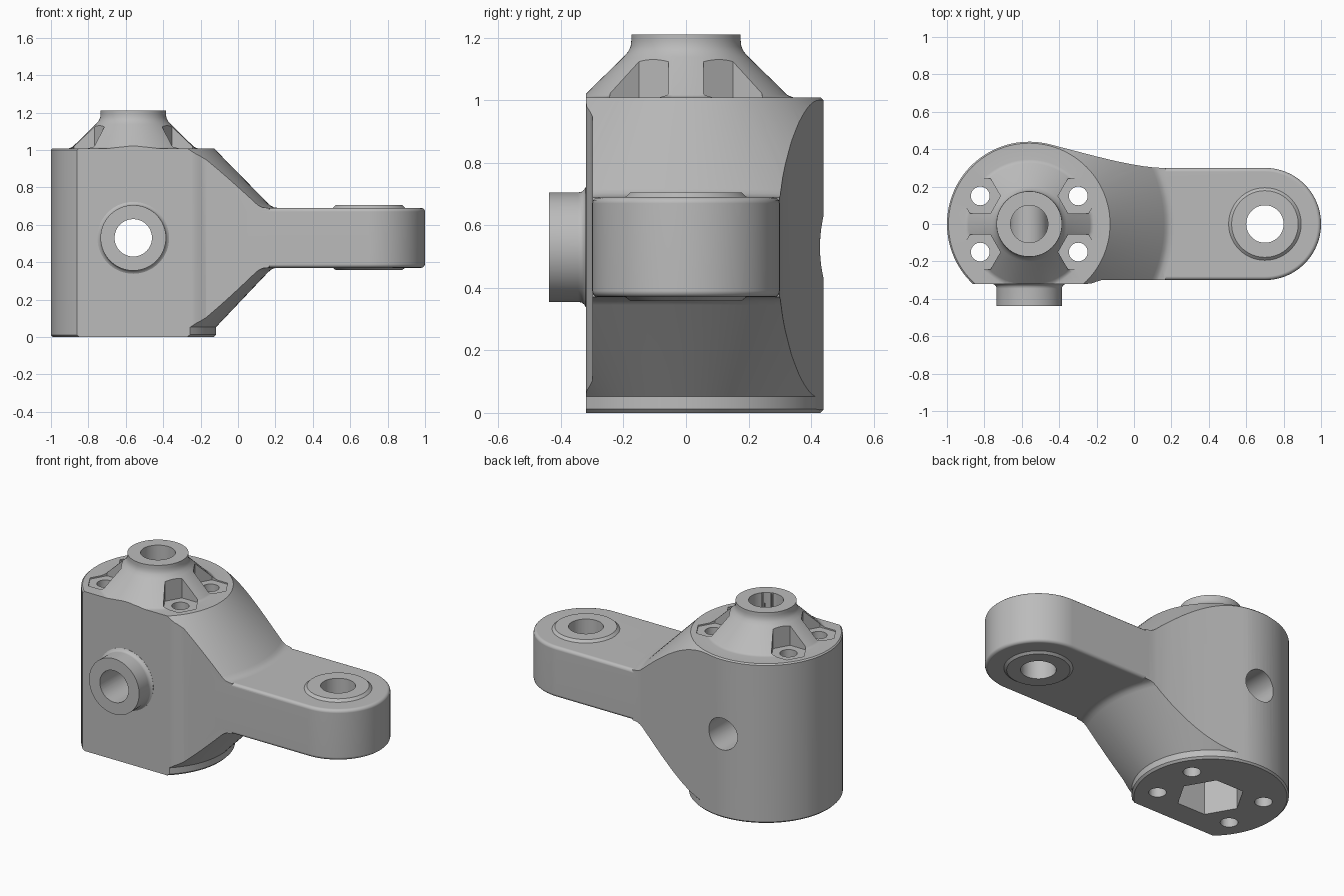
import bpy, bmesh, math
from mathutils import Matrix, Vector

cube = bpy.data.objects.get("Cube")
if cube:
    bpy.data.objects.remove(cube, do_unlink=True)

HUB_X, MID_Z, ARM_X = -0.56, 0.53, 0.70

grey = bpy.data.materials.new("cast grey")
grey.use_nodes = True
grey.diffuse_color = (0.5, 0.5, 0.5, 1)
grey.node_tree.nodes["Principled BSDF"].inputs["Base Color"].default_value = (0.5, 0.5, 0.5, 1)


def finish(bm, name):
    bmesh.ops.recalc_face_normals(bm, faces=bm.faces)
    mesh = bpy.data.meshes.new(name)
    bm.to_mesh(mesh)
    bm.free()
    mesh.materials.append(grey)
    obj = bpy.data.objects.new(name, mesh)
    bpy.context.collection.objects.link(obj)
    return obj


def lathe(name, profile, matrix, steps=96):
    """Revolve (radius, height) points about z, then place the solid."""
    bm = bmesh.new()
    verts = [bm.verts.new((r, 0, z)) for r, z in profile]
    edges = [bm.edges.new(pair) for pair in zip(verts, verts[1:])]
    bmesh.ops.spin(bm, geom=verts + edges, cent=(0, 0, 0), axis=(0, 0, 1),
                   angle=2 * math.pi, steps=steps, use_duplicate=False)
    bmesh.ops.remove_doubles(bm, verts=bm.verts, dist=1e-5)
    bm.transform(matrix)
    return finish(bm, name)


def prism(name, outline, z0, z1, bevel=0):
    """Extrude an xy outline, optionally rounding its top and bottom rims."""
    bm = bmesh.new()
    face = bm.faces.new([bm.verts.new((x, y, z0)) for x, y in outline])
    top = bmesh.ops.extrude_face_region(bm, geom=[face])
    moved = [v for v in top["geom"] if isinstance(v, bmesh.types.BMVert)]
    bmesh.ops.translate(bm, verts=moved, vec=(0, 0, z1 - z0))
    bmesh.ops.recalc_face_normals(bm, faces=bm.faces)
    if bevel:
        rims = [e for e in bm.edges if abs(e.verts[0].co.z - e.verts[1].co.z) < 1e-4]
        bmesh.ops.bevel(bm, geom=rims, offset=bevel, segments=3, profile=0.5, affect='EDGES')
    return finish(bm, name)


def arc(cx, cy, r, a0, a1, n):
    angles = [math.radians(a0 + (a1 - a0) * i / n) for i in range(n + 1)]
    return [(cx + r * math.cos(a), cy + r * math.sin(a)) for a in angles]


def hexagon(cx, cy, r):
    return arc(cx, cy, r, 0, 300, 5)


def rod(name, r, length, matrix, steps=64):
    """Cylinder running from z = 0 to length before placement."""
    return lathe(name, [(0, 0), (r, 0), (r, length), (0, length)], matrix, steps)


def combine(target, other, operation):
    mod = target.modifiers.new(operation.lower(), 'BOOLEAN')
    mod.operation, mod.object, mod.solver = operation, other, 'EXACT'
    bpy.context.view_layer.objects.active = target
    bpy.ops.object.modifier_apply(modifier=mod.name)
    bpy.data.objects.remove(other, do_unlink=True)


at = lambda x, y, z: Matrix.Translation(Vector((x, y, z)))
along_front = Matrix.Rotation(math.radians(90), 4, 'X')   # local z -> -y

# Hub: revolved body with conical flanks, top cone and neck
hub_profile = [
    (0, 0), (0.43, 0), (0.442, 0.012), (0.442, 0.052),
    (0.72, 0.345), (0.735, 0.358), (0.752, 0.367), (0.785, 0.371),
    (0.785, 0.689), (0.752, 0.693), (0.735, 0.702), (0.72, 0.715),
    (0.442, 0.998), (0.432, 1.008), (0.345, 1.008), (0.325, 1.016),
    (0.20, 1.138), (0.185, 1.155), (0.177, 1.172), (0.175, 1.19),
    (0.175, 1.21), (0, 1.21)]
bracket = lathe("knuckle_bracket", hub_profile, at(HUB_X, 0, 0))

# Plan outline trims the hub: round back, flat front, sides flowing into the arm
hub_plan = [(0.30, -0.299), (0.30, 0.299), (0.16, 0.299), (0.10, 0.303), (0.05, 0.309),
            (0.0, 0.317), (-0.1, 0.337), (-0.2, 0.361), (-0.3, 0.387)]
hub_plan += arc(HUB_X, 0, 0.44, 75, 226.65, 44)
hub_plan += [(-0.25, -0.32), (-0.225, -0.317), (-0.20, -0.308), (-0.17, -0.299)]
combine(bracket, prism("hub_plan", hub_plan, -0.1, 1.4), 'INTERSECT')

# Arm with a round end and softened rims
arm_plan = [(0.05, 0.30), (0.05, -0.30)] + arc(ARM_X, 0, 0.30, -90, 90, 48)
combine(bracket, prism("arm", arm_plan, 0.37, 0.69, 0.02), 'UNION')

# Raised pads around the arm bore
pad = [(0, 0.358), (0.178, 0.358), (0.195, 0.371), (0.195, 0.689), (0.178, 0.705), (0, 0.705)]
combine(bracket, lathe("arm_pads", pad, at(ARM_X, 0, 0)), 'UNION')

# Round boss on the front flat
boss = [(0, 0.2), (0.192, 0.2), (0.192, 0.321), (0.183, 0.326), (0.177, 0.334),
        (0.175, 0.345), (0.175, 0.438), (0, 0.438)]
combine(bracket, lathe("front_boss", boss, at(HUB_X, 0, MID_Z) @ along_front), 'UNION')

# Bores, nut recess, bolt holes and their hexagonal pockets
cutters = [
    rod("hub_bore", 0.10, 1.6, at(HUB_X, 0, -0.2)),
    rod("cross_bore", 0.10, 1.4, at(HUB_X, 0.7, MID_Z) @ along_front),
    rod("arm_bore", 0.10, 1.0, at(ARM_X, 0, 0)),
    prism("nut_recess", hexagon(HUB_X, 0, 0.194), -0.1, 0.30)]
for sx in (-1, 1):
    for sy in (-1, 1):
        x, y = HUB_X + sx * 0.262, sy * 0.15
        cutters.append(prism("bolt_pocket", hexagon(x, y, 0.108), 1.0, 1.4))
        cutters.append(rod("bolt_hole", 0.05, 1.6, at(x, y, -0.2), 32))
for cutter in cutters:
    combine(bracket, cutter, 'DIFFERENCE')

# Smooth shading with crisp edges
bpy.ops.object.select_all(action='DESELECT')
bracket.select_set(True)
bpy.context.view_layer.objects.active = bracket
bpy.ops.object.shade_smooth_by_angle(angle=math.radians(32))
weighted = bracket.modifiers.new("even_normals", 'WEIGHTED_NORMAL')
weighted.keep_sharp = True
